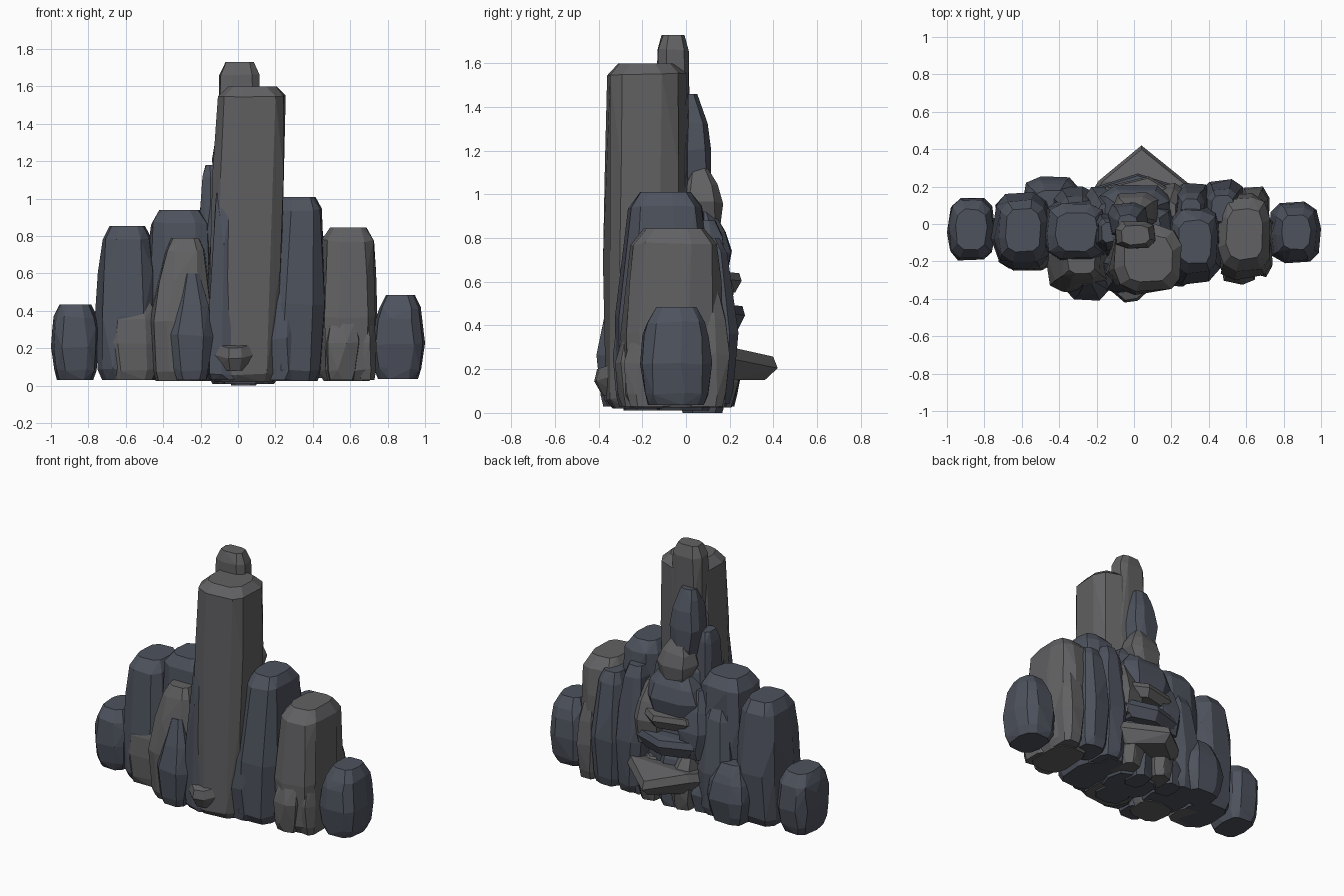
import bpy, bmesh, math, random
from mathutils import Vector

if "Cube" in bpy.data.objects:
    bpy.data.objects.remove(bpy.data.objects["Cube"])

random.seed(7)


def material(name, rgb):
    m = bpy.data.materials.new(name)
    m.diffuse_color = (*rgb, 1)
    m.use_nodes = True
    m.node_tree.nodes["Principled BSDF"].inputs["Base Color"].default_value = m.diffuse_color
    return m


SLATE = material("slate", (0.075, 0.085, 0.11))
STONE = material("stone", (0.12, 0.12, 0.125))


def hull_object(name, points, mat):
    bm = bmesh.new()
    for p in points:
        bm.verts.new(p)
    res = bmesh.ops.convex_hull(bm, input=bm.verts)
    loose = {v for v in res["geom_interior"] + res["geom_unused"]
             if isinstance(v, bmesh.types.BMVert)}
    bmesh.ops.delete(bm, geom=list(loose), context='VERTS')
    bmesh.ops.dissolve_limit(bm, angle_limit=math.radians(6),
                             verts=bm.verts, edges=bm.edges)
    bmesh.ops.recalc_face_normals(bm, faces=bm.faces)
    me = bpy.data.meshes.new(name)
    bm.to_mesh(me)
    bm.free()
    me.materials.append(mat)
    ob = bpy.data.objects.new(name, me)
    bpy.context.collection.objects.link(ob)
    return ob


def rock(name, x, y, z, top=0.85, lean=(0, 0), sides=9, mat=SLATE, base=0.85, cap=0.07):
    """Faceted convex boulder filling the box given by the x, y and z ranges."""
    height = z[1] - z[0]
    c = min(0.3, cap / height)
    rings = [(0, base * 0.84), (c * 0.8, base), (0.42, 1), (0.7, (1 + top) / 2 + 0.02),
             (1 - c, top), (1, top * 0.7)]
    phase = random.random()
    pts = []
    for t, s in rings:
        for i in range(sides):
            a = 2 * math.pi * (i + phase + random.uniform(-.12, .12)) / sides
            ca, sa = math.cos(a), math.sin(a)
            r = s * random.uniform(0.96, 1.03)
            pts.append([math.copysign(abs(ca) ** 0.62, ca) * r + lean[0] * t,
                        math.copysign(abs(sa) ** 0.62, sa) * r + lean[1] * t,
                        t + (random.uniform(-.12, .12) * c if 0 < t < 1 else 0)])
    # fit exactly to the requested box
    for k, (a, b) in enumerate((x, y, z)):
        lo, hi = min(p[k] for p in pts), max(p[k] for p in pts)
        for p in pts:
            p[k] = a + (p[k] - lo) / (hi - lo) * (b - a)
    return hull_object(name, [Vector(p) for p in pts], mat)


def slab(name, outline, z, droop=0.0, mat=STONE):
    """Flat pointed ledge: outline on top, smaller outline underneath."""
    n = len(outline)
    cx, cy = sum(p[0] for p in outline) / n, sum(p[1] for p in outline) / n
    pts = []
    for px, py in outline:
        d = droop * abs(py - cy)
        for h, s in ((z[0], 0.72), (z[0] + (z[1] - z[0]) * 0.65, 1), (z[1], 0.9)):
            pts.append(Vector((cx + (px - cx) * s, cy + (py - cy) * s, h - d * (h > z[0]))))
    hull_object(name, pts, mat)


# central towers
rock("main_tower", (-.15, .255), (-.38, .01), (.02, 1.6), .95, (.22, 0), 10, STONE, .95, .05)
rock("rear_tower", (-.11, .12), (-.14, .02), (.7, 1.73), .92, (.05, 0), 8, STONE)
rock("rear_tower_shoulder", (-.14, .08), (-.08, .115), (1.02, 1.46), .7, (-.05, -.3), 8)
rock("tower_core", (-.2, .26), (-.2, .15), (.01, .98), .75, (0, -.1), 9)
rock("left_tower_spur", (-.215, -.06), (-.15, .06), (.5, 1.18), .75, (.15, 0), 7)
rock("front_spire", (-.17, .06), (-.38, -.15), (.03, 1.07), .7, (.2, .15), 7, cap=.04)

# left wing
rock("far_left_boulder", (-1, -.74), (-.195, .14), (.03, .435), .92, sides=10, base=.9)
rock("left_column", (-.765, -.43), (-.24, .17), (.03, .855), .82, (.05, .05), 10, base=.95)
rock("left_inner_column", (-.5, -.13), (-.21, .13), (.03, .94), .88, (.05, 0), 10, base=.92)
rock("left_front_boulder", (-.71, -.42), (-.25, 0), (.03, .485), .8, sides=9, mat=STONE, base=.93)
rock("left_front_column", (-.475, -.13), (-.365, -.03), (.025, .79), .62, (.2, .1), 9, STONE)
rock("left_front_pillar", (-.36, -.13), (-.41, -.18), (.03, .6), .5, (0, .1), 8)

# right wing
rock("right_inner_column", (.15, .47), (-.325, .1), (.025, 1.01), .8, (.2, .1), 10, base=.95)
rock("right_column", (.43, .745), (-.3, .17), (.025, .845), .85, (.05, .08), 10, STONE, .92)
rock("far_right_boulder", (.72, 1.0), (-.21, .12), (.035, .485), .8, (.1, 0), 10, base=.92)
rock("right_front_boulder", (.46, .66), (-.325, -.05), (.03, .51), .6, (.2, .2), 8, STONE)
rock("right_front_chip", (.62, .74), (-.285, -.02), (.03, .5), .6, (-.3, .2), 7, STONE)
rock("centre_front_block", (.12, .34), (-.335, -.1), (.03, .55), .8, (.05, .1), 8)
rock("centre_front_shard", (.16, .27), (-.31, -.15), (.3, .67), .15, (0, .1), 6)

# boulders behind the wings
rock("back_left_boulder", (-.6, -.29), (-.02, .255), (.03, .42), .75, (0, -.1), 9)
rock("back_left_column", (-.44, -.18), (-.08, .2), (.03, .74), .7, (.1, -.15), 9)
rock("back_right_column", (.36, .6), (-.05, .24), (.04, .8), .72, (-.05, -.1), 9)
rock("back_right_inner", (.2, .42), (-.08, .22), (.03, .88), .7, (-.15, -.1), 9)
rock("back_right_outer", (.55, .725), (-.05, .2), (.03, .6), .7, (-.1, -.1), 8, STONE)

# rubble stacked up the rear face
rock("rear_rubble_high", (-.13, .13), (-.02, .17), (.85, 1.12), .6, (0, -.3), 7, STONE)
rock("rear_rubble_mid", (-.2, .2), (-.05, .21), (.6, .92), .7, (.1, -.2), 8)
rock("rear_rubble_left", (-.27, -.03), (-.05, .2), (.38, .82), .6, (.1, -.3), 7)
rock("rear_rubble_right", (.06, .29), (-.05, .22), (.4, .8), .6, (-.1, -.2), 7, STONE)
for i in range(5):
    cx = -.22 + .125 * i
    rock(f"rear_foot_{i}", (cx - .09, cx + .09), (-.05, .19 + .05 * (i % 2)),
         (.0 if i == 2 else .025, .3 + .08 * (i % 3)), .7, (0, -.2), 7, STONE if i % 2 else SLATE)

# ledges stepping out at the back
slab("rear_ledge_low", [(-.27, .1), (-.19, .23), (.04, .42), (.3, .21), (.32, .08)], (.15, .3), .2)
slab("rear_ledge_mid", [(-.24, .05), (-.2, .2), (.02, .27), (.24, .2), (.26, .05)], (.38, .5), .1, SLATE)
slab("rear_ledge_high", [(-.2, .05), (-.15, .2), (.08, .255), (.22, .17), (.2, .05)], (.55, .65), .1)

# ledges and footing at the front
slab("front_ledge_low", [(-.19, -.3), (-.05, -.42), (.02, -.41), (.14, -.3), (.1, -.15), (-.15, -.15)],
     (.08, .24), .3)
slab("front_ledge_high", [(-.03, -.28), (.07, -.33), (.17, -.29), (.14, -.15), (0, -.15)],
     (.31, .37), .1, SLATE)
rock("front_foot", (-.12, .17), (-.31, -.05), (.01, .3), .7, (0, .2), 8)
